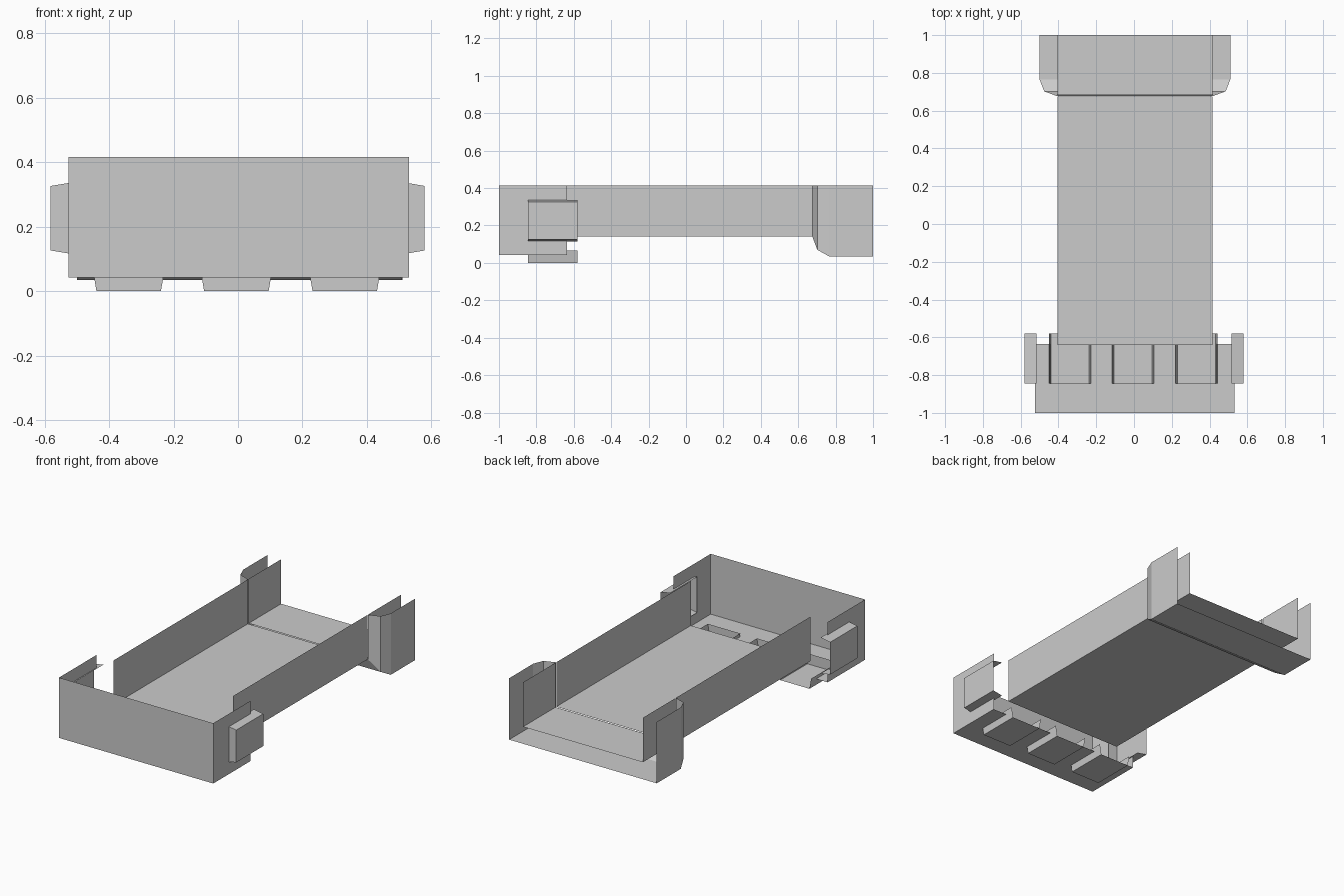
import bpy
import bmesh

cube = bpy.data.objects.get("Cube")
if cube:
    bpy.data.objects.remove(cube, do_unlink=True)

TOP = 0.415

grey = bpy.data.materials.new("plain_grey")
grey.use_nodes = True
colour = (0.6, 0.6, 0.6, 1)
grey.diffuse_color = colour
grey.node_tree.nodes["Principled BSDF"].inputs["Base Color"].default_value = colour


def sheet(name, quads):
    """Thin sheet-metal part made of flat quads welded at shared corners."""
    bm = bmesh.new()
    for quad in quads:
        bm.faces.new([bm.verts.new(p) for p in quad])
    bmesh.ops.remove_doubles(bm, verts=bm.verts, dist=0.0005)
    bmesh.ops.recalc_face_normals(bm, faces=bm.faces)
    mesh = bpy.data.meshes.new(name)
    bm.to_mesh(mesh)
    bm.free()
    mesh.materials.append(grey)
    obj = bpy.data.objects.new(name, mesh)
    bpy.context.collection.objects.link(obj)
    return obj


def channel(name, centre, sections):
    """Open-topped U channel lofted through (y, half width, floor height)."""
    def ring(y, half, z):
        a, b = centre - half, centre + half
        return [(a, y, TOP), (a, y, z), (b, y, z), (b, y, TOP)]
    rings = [ring(*s) for s in sections]
    quads = [(p[i], p[i + 1], q[i + 1], q[i])
             for p, q in zip(rings, rings[1:]) for i in range(3)]
    return sheet(name, quads)


def flat(x0, x1, y0, y1, z):
    return [(x0, y0, z), (x1, y0, z), (x1, y1, z), (x0, y1, z)]


def upright(x, y0, y1, z0, z1):
    return [(x, y0, z0), (x, y1, z0), (x, y1, z1), (x, y0, z1)]


def scoop(name, outer, inner, half_out, half_in, place):
    """Tapered hood, open at its back end and towards the body."""
    front, back = -0.845, -0.58
    o0, o1 = [[place(s * half_out, y, outer) for s in (-1, 1)] for y in (front, back)]
    i0, i1 = [[place(s * half_in, y, inner) for s in (-1, 1)] for y in (front, back)]
    return sheet(name, [
        (o0[0], o0[1], o1[1], o1[0]),
        (o0[0], o0[1], i0[1], i0[0]),
        (o0[0], o1[0], i1[0], i0[0]),
        (o0[1], o1[1], i1[1], i0[1]),
    ])


# Long tray, inner liner at the rear and flared rear shell around it
channel("main_tray", 0.005, [(-0.64, 0.41, 0.14), (0.675, 0.41, 0.14)])
channel("rear_liner", 0.005, [(0.683, 0.41, 0.14), (1.0, 0.41, 0.14)])
channel("rear_shell", 0.005, [(0.677, 0.412, 0.137), (0.702, 0.48, 0.07),
                              (0.765, 0.505, 0.035), (1.0, 0.505, 0.035)])

# Front box walls, with a notch in each side for the side hoods
LEFT, RIGHT, FLOOR = -0.525, 0.531, 0.042
FRONT, NOTCH, END = -1.0, -0.845, -0.635
walls = [[(LEFT, FRONT, FLOOR), (RIGHT, FRONT, FLOOR),
          (RIGHT, FRONT, TOP), (LEFT, FRONT, TOP)]]
for x in (LEFT, RIGHT):
    walls.append(upright(x, FRONT, NOTCH, FLOOR, TOP))
    walls.append(upright(x, NOTCH, END, 0.335, TOP))
    walls.append(upright(x, NOTCH, END, FLOOR, 0.117))
sheet("front_box_walls", walls)

# Front box floor, with three slots for the underside hoods
slots = (-0.339, -0.005, 0.331)
floor = [flat(LEFT, RIGHT, FRONT, NOTCH, FLOOR)]
start = LEFT
for c in slots:
    floor.append(flat(start, c - 0.107, NOTCH, END, FLOOR))
    start = c + 0.107
floor.append(flat(start, RIGHT, NOTCH, END, FLOOR))
sheet("front_box_floor", floor)

# Underside hoods
for n, c in enumerate(slots, 1):
    scoop(f"bottom_hood_{n}", 0.0, 0.065, 0.1, 0.111,
          lambda u, y, d, c=c: (c + u, y, d))

# Side hoods
for side, s, reach in (("right", -1, 0.581), ("left", 1, 0.579)):
    scoop(f"{side}_hood", reach, 0.515, 0.1, 0.111,
          lambda u, y, d, s=s: (s * d, y, 0.226 + u))
